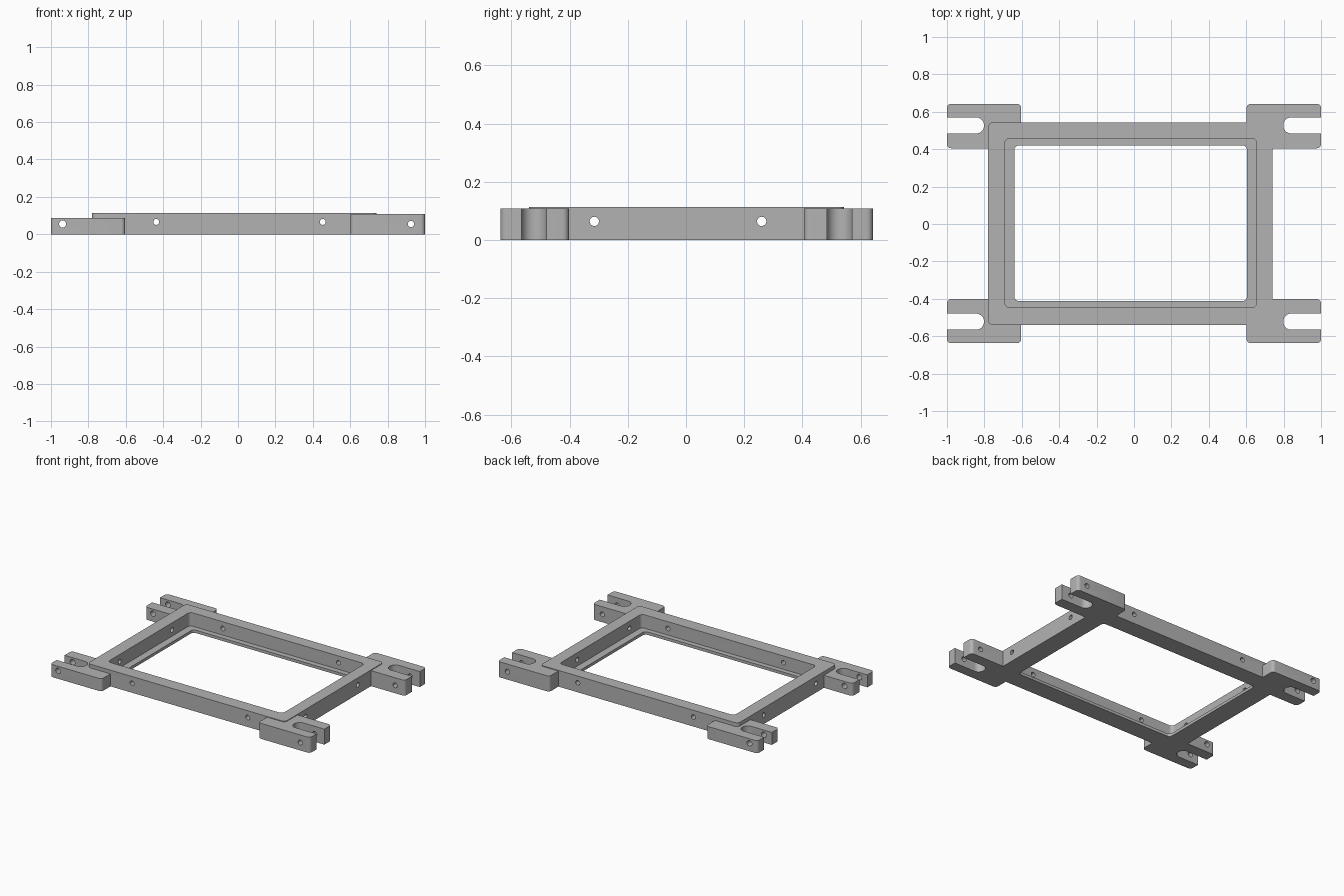
import bpy, bmesh, math
from mathutils import Matrix

cube = bpy.data.objects.get("Cube")
if cube:
    bpy.data.objects.remove(cube, do_unlink=True)

grey = bpy.data.materials.new("plain grey")
grey.use_nodes = True
colour = (0.45, 0.45, 0.45, 1)
grey.diffuse_color = colour
grey.node_tree.nodes["Principled BSDF"].inputs["Base Color"].default_value = colour


def finish(name, bm):
    mesh = bpy.data.meshes.new(name)
    bmesh.ops.recalc_face_normals(bm, faces=bm.faces)
    bm.to_mesh(mesh)
    bm.free()
    mesh.materials.append(grey)
    obj = bpy.data.objects.new(name, mesh)
    bpy.context.collection.objects.link(obj)
    return obj


def slab(name, x0, x1, y0, y1, z0, z1, radius, steps=6):
    """Upright block with rounded vertical corners."""
    bm = bmesh.new()
    corners = [(x1, y1, -1, -1), (x0, y1, 1, -1), (x0, y0, 1, 1), (x1, y0, -1, 1)]
    ring = []
    for quarter, (x, y, sx, sy) in enumerate(corners):
        for i in range(steps + 1):
            a = (quarter + i / steps) * math.pi / 2
            ring.append(bm.verts.new((x + radius * (sx + math.cos(a)),
                                      y + radius * (sy + math.sin(a)), z0)))
    face = bm.faces.new(ring)
    top = bmesh.ops.extrude_face_region(bm, geom=[face])["geom"]
    for v in top:
        if isinstance(v, bmesh.types.BMVert):
            v.co.z = z1
    return finish(name, bm)


def drill(name, axis, at, z, radius, length=3):
    """Horizontal round cutter along x or y."""
    bm = bmesh.new()
    turn = Matrix.Rotation(math.pi / 2, 4, "Y" if axis == "X" else "X")
    place = (0, at, z) if axis == "X" else (at, 0, z)
    bmesh.ops.create_cone(bm, cap_ends=True, segments=24, radius1=radius, radius2=radius,
                          depth=length, matrix=Matrix.Translation(place) @ turn)
    return finish(name, bm)


def combine(target, tool, operation):
    mod = target.modifiers.new(operation.lower(), "BOOLEAN")
    mod.operation = operation
    mod.solver = "EXACT"
    mod.object = tool
    bpy.context.view_layer.objects.active = target
    bpy.ops.object.modifier_apply(modifier=mod.name)
    bpy.data.objects.remove(tool, do_unlink=True)


# Rectangular body
frame = slab("mounting_frame", -0.78, 0.74, -0.54, 0.543, 0, 0.113, 0.025)

# Four mounting lugs, lower on the right-hand side of the model
for y0, y1 in ((-0.637, -0.402), (0.405, 0.642)):
    combine(frame, slab("lug", -1, -0.603, y0, y1, 0, 0.087, 0.022), "UNION")
    combine(frame, slab("lug", 0.602, 1, y0, y1, 0, 0.108, 0.022), "UNION")

# Stepped window: pocket above a thin ledge
combine(frame, slab("pocket", -0.69, 0.655, -0.447, 0.457, 0.02, 0.3, 0.025), "DIFFERENCE")
combine(frame, slab("opening", -0.64, 0.605, -0.412, 0.42, -0.1, 0.3, 0.025), "DIFFERENCE")

# Round-ended slots open at the outer ends of the lugs
for y in (-0.522, 0.527):
    for x0, x1 in ((-1.2, -0.802), (0.798, 1.2)):
        combine(frame, slab("slot", x0, x1, y - 0.043, y + 0.043, -0.1, 0.3, 0.042, 10),
                "DIFFERENCE")

# Cross holes through the walls and the lug prongs
for x, z, r in ((-0.437, 0.066, 0.016), (0.453, 0.066, 0.016),
                (-0.938, 0.055, 0.019), (0.925, 0.055, 0.017)):
    combine(frame, drill("hole", "Y", x, z, r), "DIFFERENCE")
for y in (-0.315, 0.26):
    combine(frame, drill("hole", "X", y, 0.064, 0.016), "DIFFERENCE")

bpy.ops.object.select_all(action="DESELECT")
frame.select_set(True)
bpy.context.view_layer.objects.active = frame
bpy.ops.object.shade_smooth_by_angle(angle=math.radians(30))
